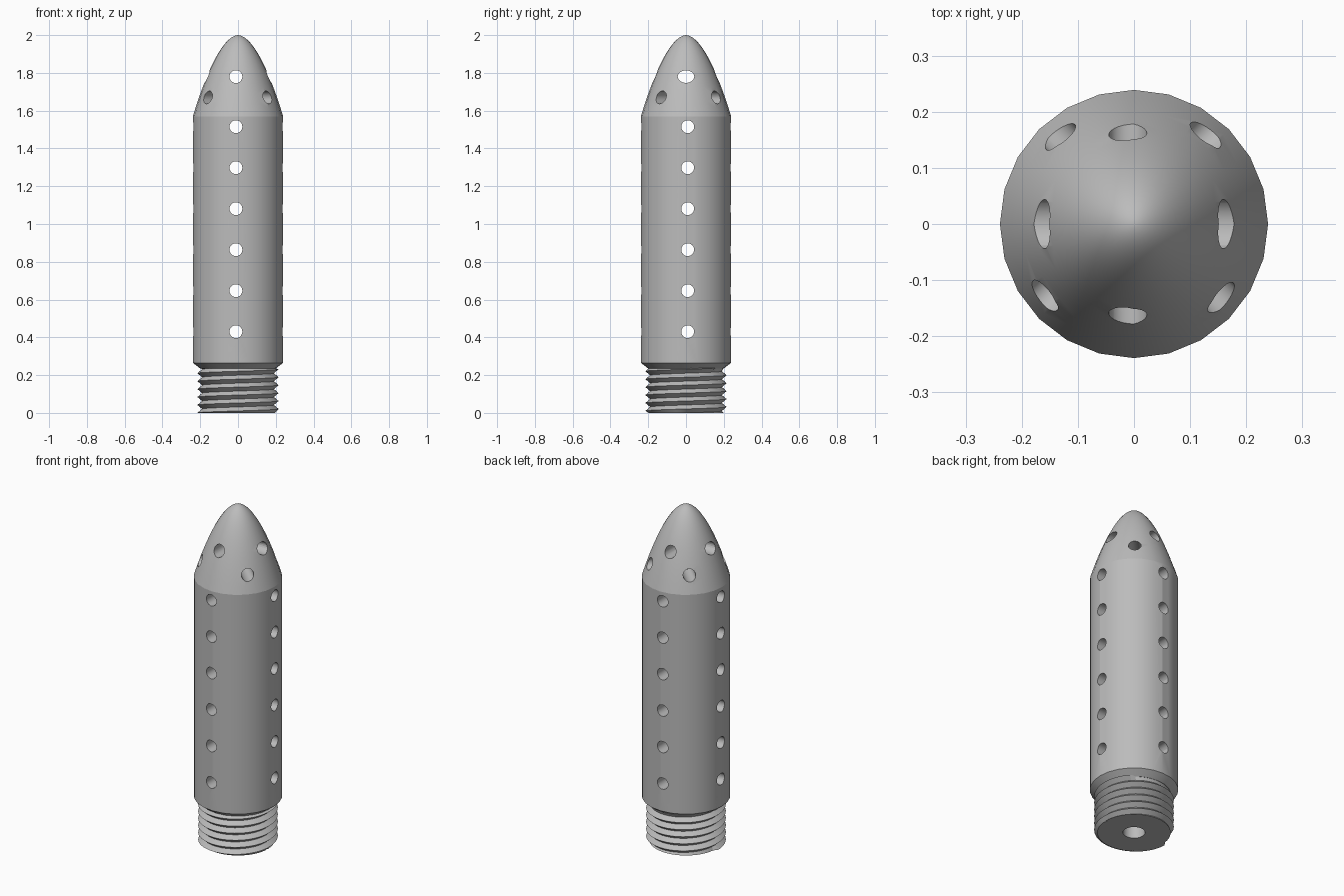
import bpy, bmesh, math
from mathutils import Vector, Matrix

cube = bpy.data.objects.get("Cube")
if cube:
    bpy.data.objects.remove(cube, do_unlink=True)

SIDES = 24
RADIUS = 0.239
SHOULDER, TOP = 1.57, 2.0
HOLE = 0.034

grey = bpy.data.materials.new("plain grey")
grey.use_nodes = True
colour = (0.5, 0.5, 0.5, 1)
grey.diffuse_color = colour
grey.node_tree.nodes["Principled BSDF"].inputs["Base Color"].default_value = colour


def make_object(name, bm):
    bmesh.ops.recalc_face_normals(bm, faces=bm.faces)
    mesh = bpy.data.meshes.new(name)
    bm.to_mesh(mesh)
    bm.free()
    mesh.materials.append(grey)
    obj = bpy.data.objects.new(name, mesh)
    bpy.context.collection.objects.link(obj)
    return obj


def activate(obj):
    bpy.ops.object.select_all(action='DESELECT')
    obj.select_set(True)
    bpy.context.view_layer.objects.active = obj


def add_rod(bm, centre, direction, radius=HOLE, length=1.0, stretch=1.0):
    """Cylinder along a direction; stretch widens it sideways."""
    turn = Vector(direction).to_track_quat('Z', 'Y').to_matrix().to_4x4()
    widen = Matrix.Diagonal((stretch, 1, 1, 1))
    bmesh.ops.create_cone(bm, cap_ends=True, segments=SIDES, radius1=radius,
                          radius2=radius, depth=length,
                          matrix=Matrix.Translation(centre) @ turn @ widen)


def cut(target, bm):
    cutter = make_object("hole_cutter", bm)
    cutter.hide_render = True
    mod = target.modifiers.new("holes", 'BOOLEAN')
    mod.operation = 'DIFFERENCE'
    mod.solver = 'EXACT'
    mod.object = cutter
    activate(target)
    bpy.ops.object.modifier_apply(modifier=mod.name)
    bpy.data.objects.remove(cutter, do_unlink=True)


# Body: core, chamfer, straight barrel and rounded nose as one lathe
profile = [(0.185, 0), (0.185, 0.235), (0.2, 0.235), (RADIUS, 0.265)]
for i in range(20):
    t = 1 - i / 20
    profile.append((RADIUS * t ** 1.1, TOP - (TOP - SHOULDER) * t * t))
bm = bmesh.new()
rings = []
for r, z in profile:
    rings.append([bm.verts.new((r * math.cos(a), r * math.sin(a), z))
                  for a in (math.tau * k / SIDES for k in range(SIDES))])
for low, high in zip(rings, rings[1:]):
    for k in range(SIDES):
        n = (k + 1) % SIDES
        bm.faces.new((low[k], low[n], high[n], high[k]))
bm.faces.new(rings[0][::-1])
tip = bm.verts.new((0, 0, TOP))
for k in range(SIDES):
    bm.faces.new((rings[-1][k], rings[-1][(k + 1) % SIDES], tip))
body = make_object("body", bm)

# Central bore from below
bm = bmesh.new()
add_rod(bm, (0, 0, 0.8), (0, 0, 1), radius=0.06, length=1.8)
cut(body, bm)

# Rows of cross holes, front to back and side to side, plus one in the nose
rows = [0.43 + 0.217 * i for i in range(6)]
bm = bmesh.new()
for z in rows + [1.78]:
    add_rod(bm, (-0.011, 0, z), (0, 1, 0))
cut(body, bm)
bm = bmesh.new()
for z in rows:
    add_rod(bm, (0, 0.009, z), (1, 0, 0))
# Oval hole across the nose: a round rod scaled along y
add_rod(bm, (0, 0, 1.78), (1, 0, 0), radius=0.033)
bm.verts.ensure_lookup_table()
for v in bm.verts:
    if v.co.z > 1.7:
        v.co.y *= 1.33
cut(body, bm)

# Diagonal nose holes
for centre, direction in (((-0.015, 0.016, 1.67), (1, 1, 0)),
                          ((0.011, 0.013, 1.67), (1, -1, 0))):
    bm = bmesh.new()
    add_rod(bm, centre, direction)
    cut(body, bm)

# Helical thread: crest and root rows climb one pitch per turn
STEPS, PITCH, NECK = 48, 0.042, 0.237
ROOT, CREST = 0.19, 0.215
turns = math.ceil(NECK / PITCH) + 1
bm = bmesh.new()
columns = []
for k in range(STEPS + 1):
    a = math.tau * k / STEPS
    points = [(0.18, 0)]
    for j in range(-2, 2 * turns + 1):
        z = (j / 2 + k / STEPS) * PITCH
        r = CREST if j % 2 else ROOT
        if not 0 <= z <= NECK:
            r = 0.198
        points.append((r, min(max(z, 0), NECK)))
    columns.append([bm.verts.new((r * math.cos(a), r * math.sin(a), z))
                    for r, z in points])
for left, right in zip(columns, columns[1:]):
    for j in range(len(left) - 1):
        bm.faces.new((left[j], right[j], right[j + 1], left[j + 1]))
bmesh.ops.remove_doubles(bm, verts=bm.verts, dist=0.0001)
thread = make_object("screw_thread", bm)

# Smooth shading with crisp edges
for obj in (body, thread):
    activate(obj)
    bpy.ops.object.shade_smooth_by_angle(angle=math.radians(16.3))
